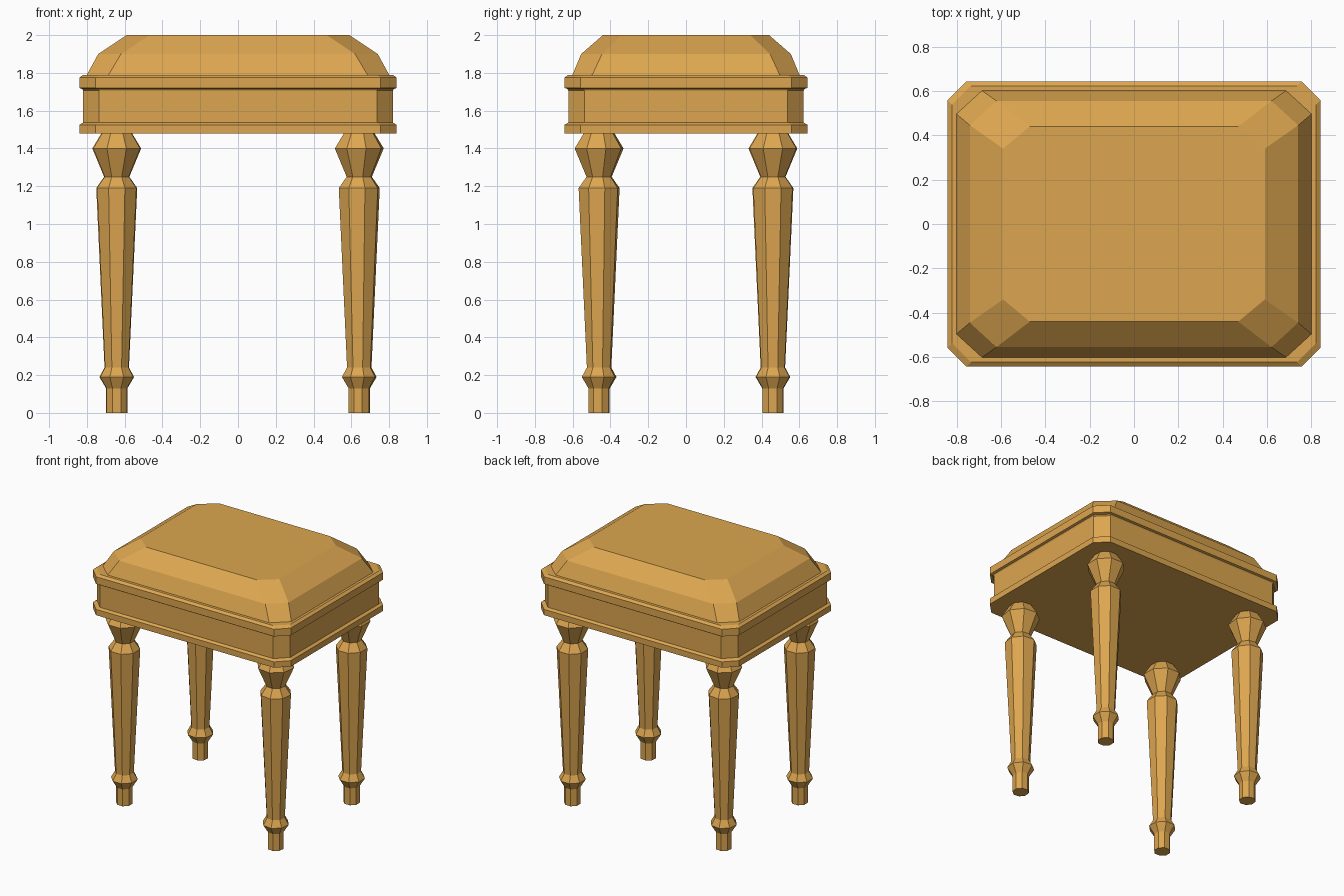
import bpy, bmesh, math

cube = bpy.data.objects.get("Cube")
if cube:
    bpy.data.objects.remove(cube, do_unlink=True)

wood = bpy.data.materials.new("golden_wood")
wood.use_nodes = True
colour = (0.72, 0.38, 0.08, 1)
wood.diffuse_color = colour
wood.node_tree.nodes["Principled BSDF"].inputs["Base Color"].default_value = colour


def loft(name, rings, location=(0, 0, 0)):
    """Skin a stack of matching rings and cap both ends."""
    bm = bmesh.new()
    loops = [[bm.verts.new(p) for p in ring] for ring in rings]
    count = len(loops[0])
    for low, high in zip(loops, loops[1:]):
        for i in range(count):
            j = (i + 1) % count
            bm.faces.new((low[i], low[j], high[j], high[i]))
    bm.faces.new(loops[0][::-1])
    bm.faces.new(loops[-1])
    bmesh.ops.recalc_face_normals(bm, faces=bm.faces)
    mesh = bpy.data.meshes.new(name)
    bm.to_mesh(mesh)
    bm.free()
    mesh.materials.append(wood)
    obj = bpy.data.objects.new(name, mesh)
    obj.location = location
    bpy.context.collection.objects.link(obj)


def chamfered(x, y, z, cx, cy):
    """Rectangle with cut corners; x and y are half sizes."""
    return [(x, cy - y, z), (x, y - cy, z), (x - cx, y, z), (cx - x, y, z),
            (-x, y - cy, z), (-x, cy - y, z), (cx - x, -y, z), (x - cx, -y, z)]


def octagon(half_width, z, turn):
    r = half_width / math.cos(math.pi / 8)
    angles = [math.pi / 8 + turn + i * math.pi / 4 for i in range(8)]
    return [(r * math.cos(a), r * math.sin(a), z) for a in angles]


# Apron with a lower and an upper moulding: inset from the edge, height
apron = [(0, 1.48), (0, 1.525), (0.02, 1.537), (0.02, 1.707),
         (0.015, 1.715), (0, 1.72), (0, 1.775), (0.02, 1.79)]
loft("apron", [chamfered(0.84 - d, 0.643 - d, z, 0.085, 0.085) for d, z in apron])

# Domed seat
seat = [(0.803, 0.603, 1.785, 0.115, 0.105),
        (0.74, 0.555, 1.90, 0.12, 0.11),
        (0.59, 0.44, 2.0, 0.12, 0.10)]
loft("seat", [chamfered(*ring) for ring in seat])

# Turned eight-sided legs: half width, height
leg = [(0.054, 0), (0.054, 0.13), (0.088, 0.19), (0.062, 0.24), (0.104, 1.19),
       (0.064, 1.25), (0.124, 1.40), (0.072, 1.49)]
for sy, depth in ((-1, "front"), (1, "back")):
    for sx, side in ((-1, "right"), (1, "left")):
        turn = math.radians(-7) if sx * sy < 0 else 0
        loft(f"{depth}_{side}_leg", [octagon(w, z, turn) for w, z in leg],
             (sx * 0.642, sy * 0.46, 0))
